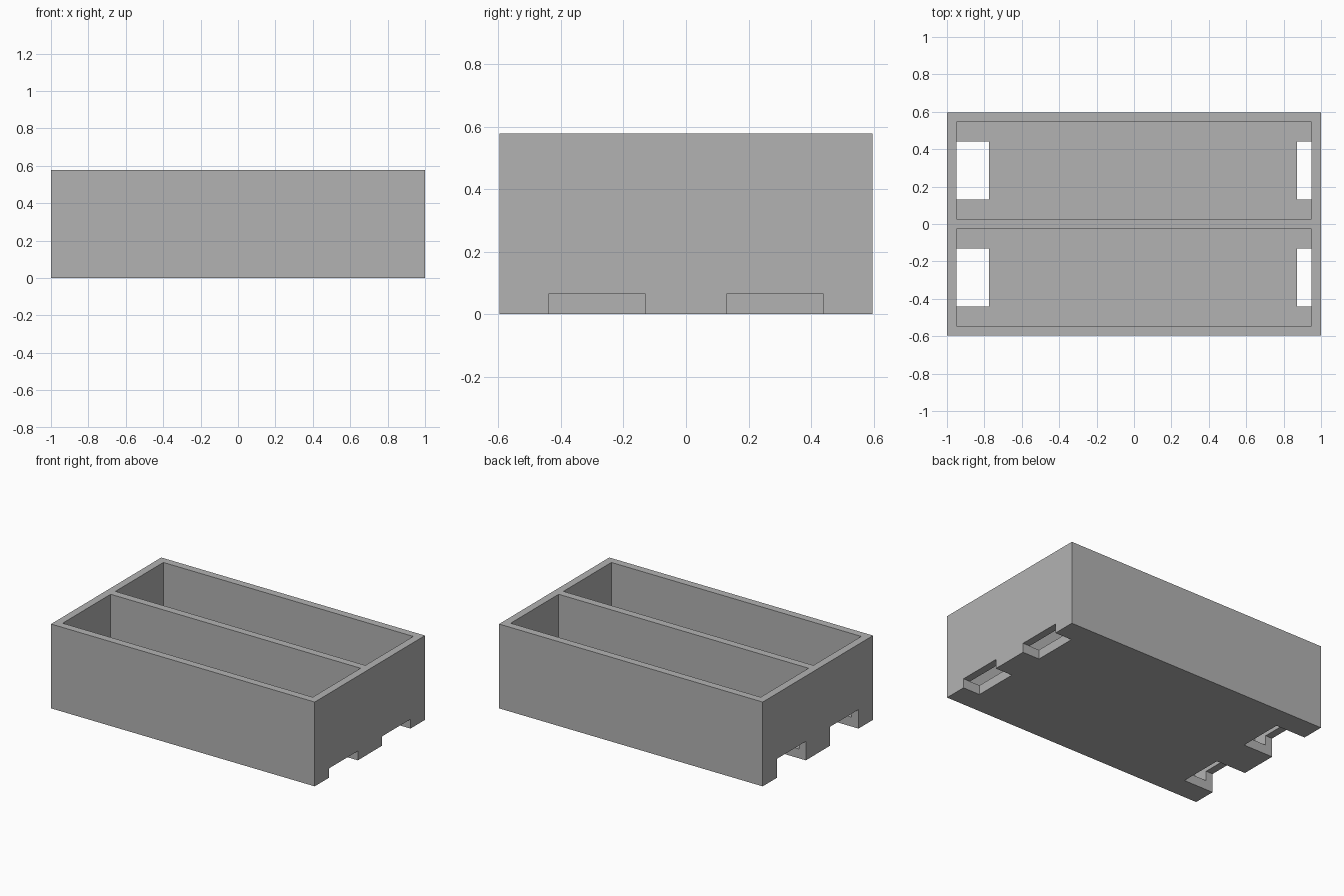
import bpy

cube = bpy.data.objects.get("Cube")
if cube:
    bpy.data.objects.remove(cube, do_unlink=True)

# Overall sizes
HALF_X, HALF_Y, HEIGHT = 1.0, 0.597, 0.578
WALL, FLOOR = 0.052, 0.064
INNER_X = HALF_X - WALL
SLOT_Y = (0.13, 0.44)

grey = bpy.data.materials.new("plain grey")
grey.use_nodes = True
COLOUR = (0.45, 0.45, 0.45, 1)
grey.diffuse_color = COLOUR
grey.node_tree.nodes["Principled BSDF"].inputs["Base Color"].default_value = COLOUR


def box(name, xs, ys, zs):
    """Box between the given limits on each axis."""
    verts = [(x, y, z) for x in xs for y in ys for z in zs]
    faces = [(0, 1, 3, 2), (4, 6, 7, 5), (0, 4, 5, 1),
             (2, 3, 7, 6), (0, 2, 6, 4), (1, 5, 7, 3)]
    mesh = bpy.data.meshes.new(name)
    mesh.from_pydata(verts, [], faces)
    mesh.materials.append(grey)
    obj = bpy.data.objects.new(name, mesh)
    bpy.context.collection.objects.link(obj)
    return obj


def carve(target, name, xs, ys, zs):
    """Cut a box out of the target and discard the cutter."""
    cutter = box(name, xs, ys, zs)
    cutter.hide_render = True
    mod = target.modifiers.new(name, 'BOOLEAN')
    mod.operation = 'DIFFERENCE'
    mod.solver = 'EXACT'
    mod.object = cutter
    bpy.context.view_layer.objects.active = target
    bpy.ops.object.modifier_apply(modifier=name)
    bpy.data.objects.remove(cutter, do_unlink=True)


tray = box("divided_tray", (-HALF_X, HALF_X), (-HALF_Y, HALF_Y), (0, HEIGHT))

for side in (-1, 1):
    def span(a, b):
        return sorted((side * a, side * b))

    # Open compartment beside the middle divider
    carve(tray, "compartment", (-INNER_X, INNER_X),
          span(WALL / 2, HALF_Y - WALL), (FLOOR, HEIGHT + 0.1))
    # Tall, deep slot through the right wall and floor
    carve(tray, "tall_slot", (-HALF_X - 0.1, -0.775), span(*SLOT_Y), (-0.1, 0.13))
    # Floor opening and low notch at the left wall
    carve(tray, "floor_opening", (0.872, INNER_X), span(*SLOT_Y), (-0.1, 0.12))
    carve(tray, "low_notch", (0.9, HALF_X + 0.1), span(*SLOT_Y), (-0.1, FLOOR))
